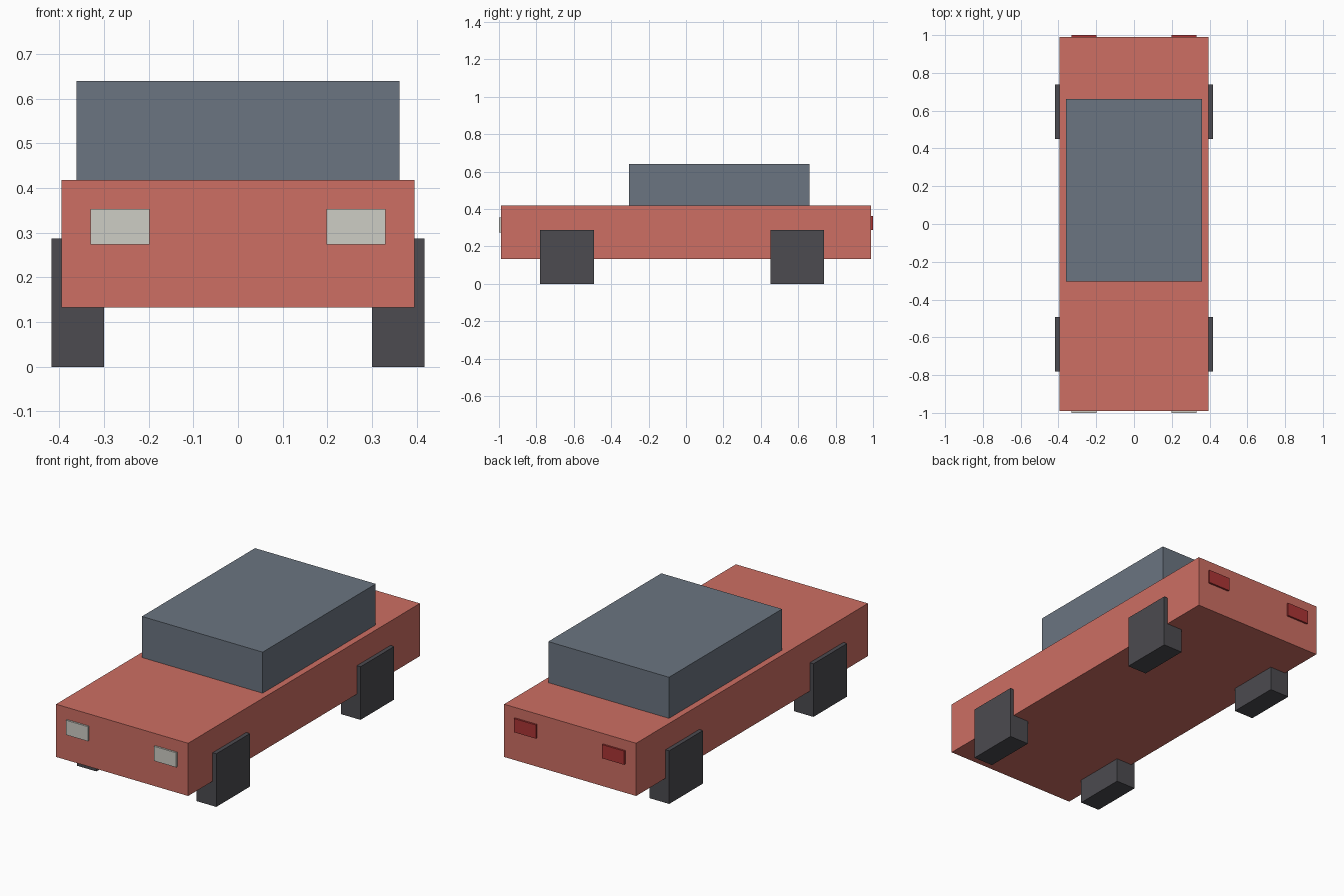
import bpy

cube = bpy.data.objects.get("Cube")
if cube:
    bpy.data.objects.remove(cube, do_unlink=True)


def material(name, rgb):
    mat = bpy.data.materials.new(name)
    mat.use_nodes = True
    color = (*rgb, 1)
    mat.diffuse_color = color
    mat.node_tree.nodes["Principled BSDF"].inputs["Base Color"].default_value = color
    return mat


def box(name, mat, x, y, z):
    """Box spanning the (low, high) ranges on each axis."""
    spans = (x, y, z)
    bpy.ops.mesh.primitive_cube_add(size=1, location=[(a + b) / 2 for a, b in spans])
    obj = bpy.context.object
    obj.name = name
    obj.scale = [b - a for a, b in spans]
    bpy.ops.object.transform_apply(location=False, rotation=False, scale=True)
    obj.data.materials.append(mat)
    return obj


def pair(name, mat, x, y, z):
    """Matching boxes on the left (+x) and right (-x) sides."""
    box(name + "_left", mat, x, y, z)
    box(name + "_right", mat, (-x[1], -x[0]), y, z)


red = material("coral red paint", (0.61, 0.156, 0.125))
slate = material("slate blue cabin", (0.147, 0.178, 0.22))
rubber = material("dark rubber", (0.072, 0.07, 0.08))
white = material("warm white lamp", (0.617, 0.61, 0.558))
tail = material("deep red lamp", (0.413, 0.036, 0.036))

# Body and cabin
box("body", red, (-0.395, 0.395), (-0.99, 0.99), (0.133, 0.418))
box("cabin", slate, (-0.361, 0.361), (-0.305, 0.661), (0.418, 0.64))

# Wheels
for name, y in (("front_wheel", (-0.781, -0.493)), ("rear_wheel", (0.451, 0.739))):
    pair(name, rubber, (0.3, 0.417), y, (0, 0.287))

# Lamps
pair("headlight", white, (0.198, 0.33), (-1, -0.98), (0.274, 0.353))
pair("taillight", tail, (0.198, 0.33), (0.98, 1), (0.288, 0.362))
